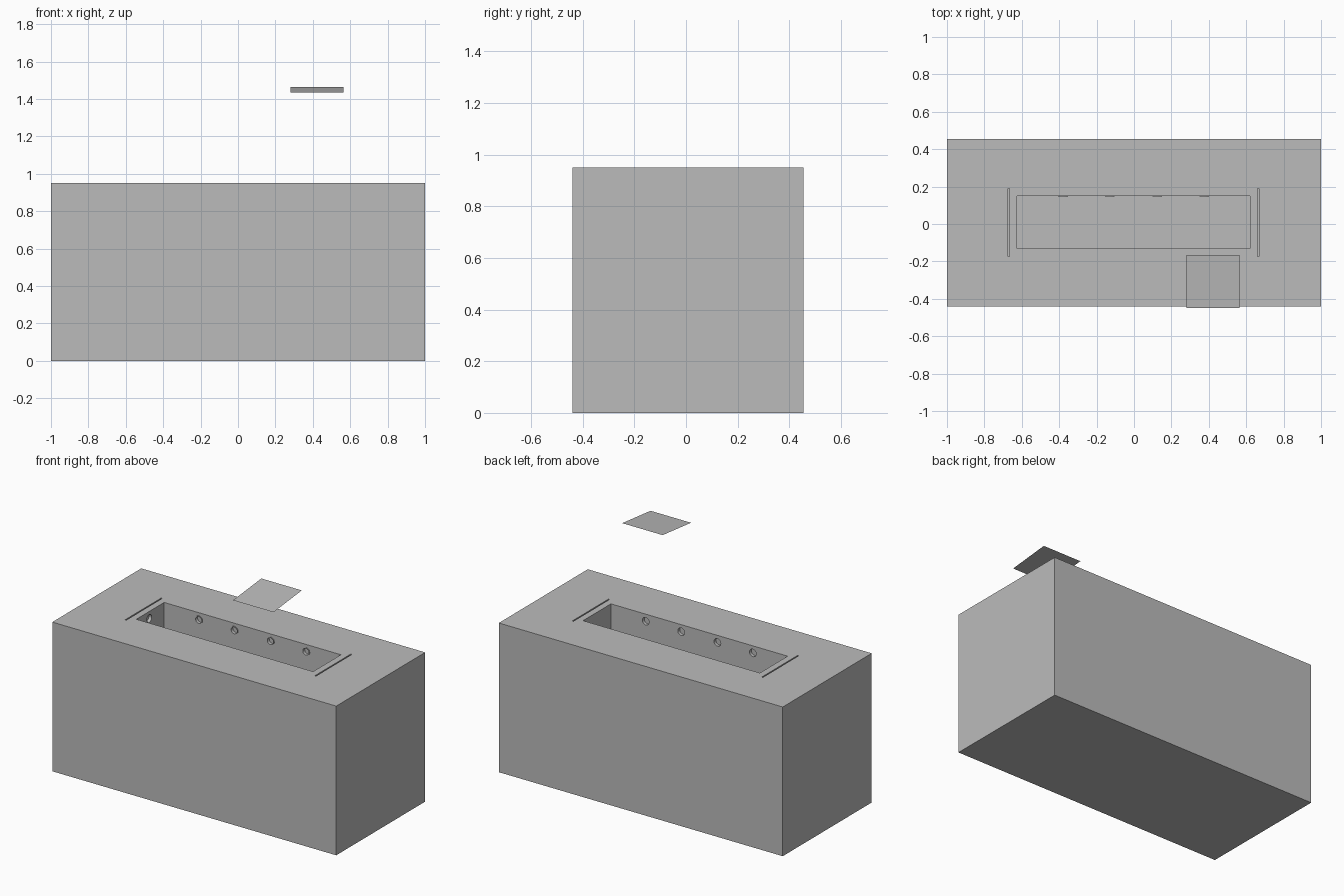
import bpy
from math import radians, atan2, hypot
from mathutils import Vector

if "Cube" in bpy.data.objects:
    bpy.data.objects.remove(bpy.data.objects["Cube"], do_unlink=True)

grey = bpy.data.materials.new("light_grey")
grey.use_nodes = True
COLOUR = (0.5, 0.5, 0.5, 1)
grey.diffuse_color = COLOUR
grey.node_tree.nodes["Principled BSDF"].inputs["Base Color"].default_value = COLOUR


def box(name, lo, hi):
    """Box between two opposite corners."""
    lo, hi = Vector(lo), Vector(hi)
    bpy.ops.mesh.primitive_cube_add(size=1, location=(lo + hi) / 2)
    ob = bpy.context.object
    ob.name = name
    ob.scale = hi - lo
    bpy.ops.object.transform_apply(location=False, rotation=False, scale=True)
    ob.data.materials.append(grey)
    return ob


def disc(name, centre, rotation, radius, depth):
    """Cylinder lying on its side."""
    bpy.ops.mesh.primitive_cylinder_add(vertices=24, radius=radius, depth=depth,
                                        location=centre, rotation=rotation)
    ob = bpy.context.object
    ob.name = name
    ob.data.materials.append(grey)
    return ob


def cut(target, cutter):
    """Subtract the cutter and discard it."""
    mod = target.modifiers.new("cut", "BOOLEAN")
    mod.operation = "DIFFERENCE"
    mod.solver = "EXACT"
    mod.object = cutter
    bpy.context.view_layer.objects.active = target
    bpy.ops.object.modifier_apply(modifier=mod.name)
    bpy.data.objects.remove(cutter, do_unlink=True)


TOP, PORT_Z, PORT_R = 0.95, 0.905, 0.024
X0, X1, Y0, Y1 = -0.625, 0.62, -0.13, 0.15

# Solid block with a long basin in its top
block = box("block", (-1, -0.44, 0), (1, 0.455, TOP))
cut(block, box("basin_cutter", (X0, Y0, TOP - 0.25), (X1, Y1, TOP + 0.1)))

# Narrow grooves beyond both ends of the basin
for x in (-0.67, 0.665):
    cut(block, box("groove_cutter", (x - 0.004, -0.175, TOP - 0.05),
                   (x + 0.004, 0.19, TOP + 0.05)))

# Round ports along both long walls, and one in the end wall
sideways = (radians(90), 0, 0)
for x in (-0.38, -0.13, 0.125, 0.375):
    for y in (Y0, Y1):
        cut(block, disc("port_cutter", (x, y, PORT_Z), sideways, PORT_R, 0.04))
    # Thin collar standing just proud of the back wall
    collar = disc("port_collar", (x, Y1, PORT_Z), sideways, PORT_R + 0.002, 0.008)
    cut(collar, disc("collar_cutter", (x, Y1, PORT_Z), sideways, PORT_R - 0.003, 0.03))
cut(block, disc("end_port_cutter", (X0, 0, PORT_Z), (0, radians(90), 0), PORT_R, 0.04))

# Slightly tilted thin sheet floating above the block
run, rise = 0.285, 0.03
bpy.ops.mesh.primitive_plane_add(size=1, location=(0.4225, -0.3075, 1.45),
                                 rotation=(atan2(rise, run), 0, 0))
sheet = bpy.context.object
sheet.name = "floating_sheet"
sheet.scale = (run, hypot(run, rise), 1)
sheet.data.materials.append(grey)
